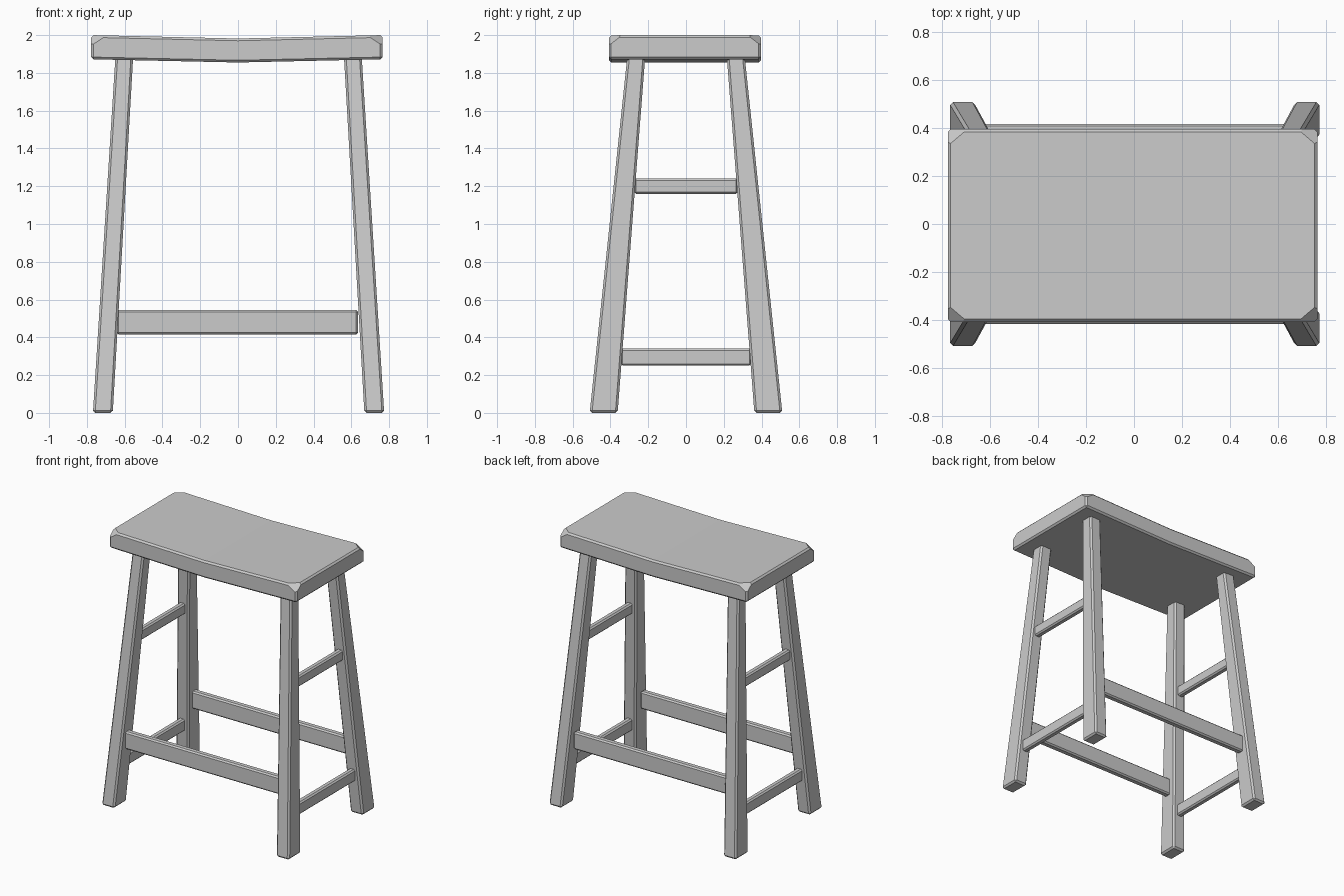
import bpy, bmesh
from mathutils import Vector

if "Cube" in bpy.data.objects:
    bpy.data.objects.remove(bpy.data.objects["Cube"])


def loft(name, bottom, top, bevel, corner_cuts=()):
    """Solid between two matching vertex rings, with bevelled sharp edges."""
    bm = bmesh.new()
    lo = [bm.verts.new(p) for p in bottom]
    hi = [bm.verts.new(p) for p in top]
    n = len(lo)
    bm.faces.new(lo)
    bm.faces.new(hi)
    for i in range(n):
        j = (i + 1) % n
        bm.faces.new((lo[i], lo[j], hi[j], hi[i]))
    bmesh.ops.recalc_face_normals(bm, faces=bm.faces[:])
    sharp = [e for e in bm.edges if e.calc_face_angle() > 0.5]
    bmesh.ops.bevel(bm, geom=sharp, offset=bevel, segments=1,
                    profile=0.5, affect='EDGES')
    for point, normal in corner_cuts:
        cut = bmesh.ops.bisect_plane(
            bm, geom=bm.verts[:] + bm.edges[:] + bm.faces[:],
            plane_co=point, plane_no=normal, clear_outer=True)
        rim = [g for g in cut["geom_cut"] if isinstance(g, bmesh.types.BMEdge)]
        bmesh.ops.edgenet_fill(bm, edges=rim)
    bmesh.ops.recalc_face_normals(bm, faces=bm.faces[:])
    mesh = bpy.data.meshes.new(name)
    bm.to_mesh(mesh)
    bm.free()
    obj = bpy.data.objects.new(name, mesh)
    bpy.context.collection.objects.link(obj)
    return obj


def rect(x0, x1, y0, y1, z):
    return [(x0, y0, z), (x1, y0, z), (x1, y1, z), (x0, y1, z)]


def box(name, x0, x1, y0, y1, z0, z1, bevel=0.01):
    return loft(name, rect(x0, x1, y0, y1, z0), rect(x0, x1, y0, y1, z1), bevel)


# Seat: shallow V-dished slab with its four top corners cut off
X0, X1, Y0, Y1 = -0.777, 0.765, -0.408, 0.396
profile = [(X0, 1.872), (0, 1.855), (X1, 1.872), (X1, 2.0), (0, 1.982), (X0, 2.0)]
cuts = []
for cx, sx in ((X0, -1), (X1, 1)):
    for cy, sy in ((Y0, -1), (Y1, 1)):
        cuts.append((Vector((cx - sx * 0.085, cy, 2.0)),
                     Vector((sx / 0.085, sy / 0.07, 1 / 0.055)).normalized()))
loft("seat", [(x, Y0, z) for x, z in profile],
     [(x, Y1, z) for x, z in profile], 0.012, cuts)

# Legs: splayed both ways and tapering upwards
for sx, side in ((-1, "left"), (1, "right")):
    for sy, end in ((-1, "front"), (1, "back")):
        foot = rect(sx * 0.666 + 0.003, sx * 0.771 + 0.003, sy * 0.362, sy * 0.51, 0)
        head = rect(sx * 0.558 + 0.003, sx * 0.652 + 0.003, sy * 0.216, sy * 0.311, 1.885)
        loft(f"{end}_{side}_leg", foot, head, 0.012)

    # Side rails, lower and upper
    for label, cx, y, z0, z1 in (("lower", 0.70, 0.345, 0.25, 0.34),
                                 ("upper", 0.648, 0.275, 1.16, 1.24)):
        c = sx * cx + 0.003
        box(f"{label}_{side}_rail", c - 0.023, c + 0.023, -y, y, z0, z1)

# Long front and back foot rails
for sy, end in ((-1, "front"), (1, "back")):
    c = sy * 0.393
    box(f"{end}_foot_rail", -0.642, 0.635, c - 0.025, c + 0.025, 0.415, 0.545)
